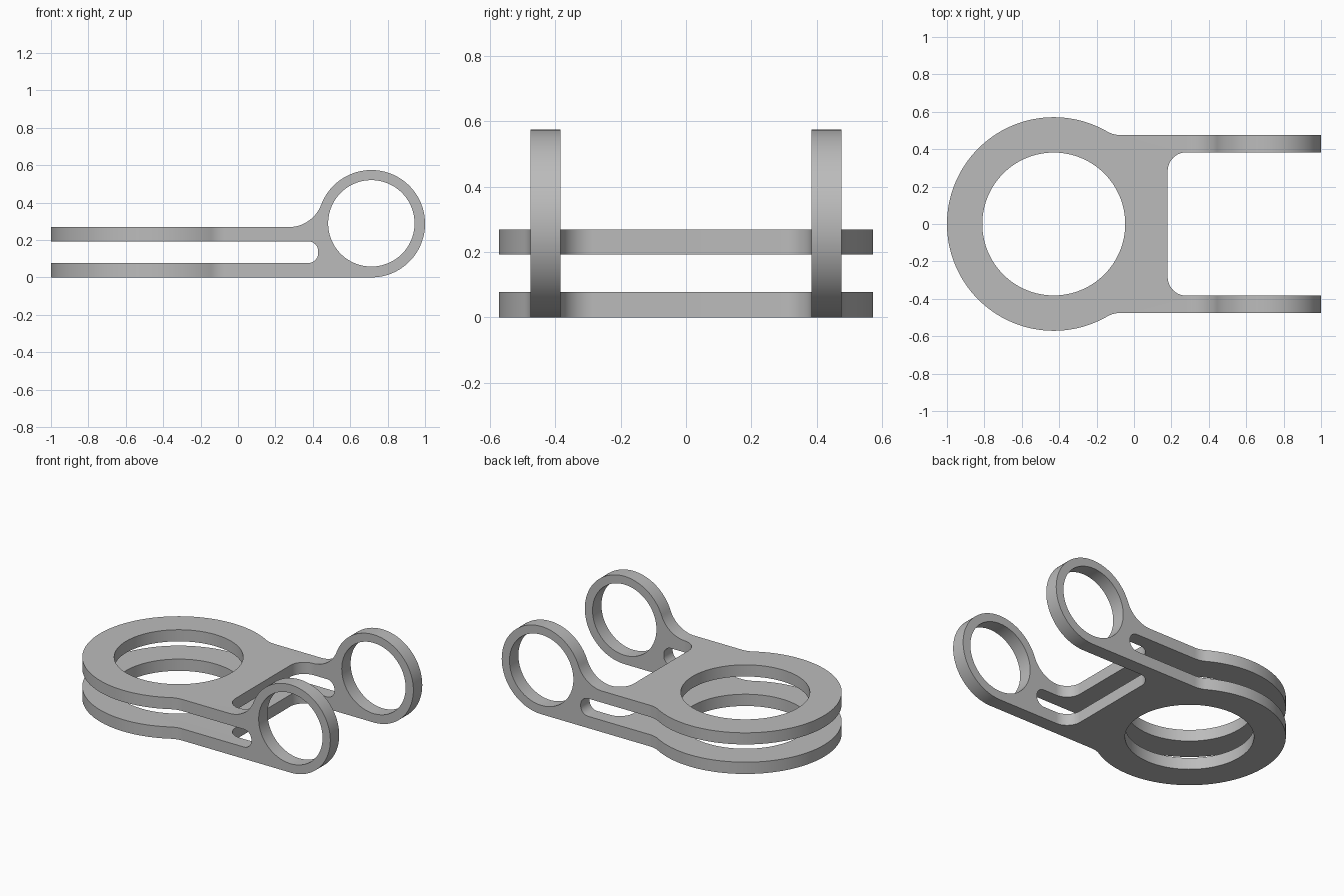
import bpy, bmesh
from math import pi, cos, sin, atan2, sqrt
from mathutils import Vector

cube = bpy.data.objects.get("Cube")
if cube:
    bpy.data.objects.remove(cube, do_unlink=True)

grey = bpy.data.materials.new("light_grey")
grey.use_nodes = True
grey.diffuse_color = (0.5, 0.5, 0.5, 1)
grey.node_tree.nodes["Principled BSDF"].inputs["Base Color"].default_value = (0.5, 0.5, 0.5, 1)


def arc(cx, cy, r, a0, a1, step=pi / 64):
    """Points along an arc from angle a0 to a1."""
    n = max(2, round(abs(a1 - a0) / step))
    return [(cx + r * cos(a0 + (a1 - a0) * i / n),
             cy + r * sin(a0 + (a1 - a0) * i / n)) for i in range(n + 1)]


def prism(name, pts, axis, lo, hi):
    """Extrude an outline along z (outline in xy) or y (outline in xz)."""
    bm = bmesh.new()
    place = (lambda p: (p[0], p[1], lo)) if axis == "Z" else (lambda p: (p[0], lo, p[1]))
    face = bm.faces.new([bm.verts.new(place(p)) for p in pts])
    ext = bmesh.ops.extrude_face_region(bm, geom=[face])
    move = Vector((0, 0, hi - lo)) if axis == "Z" else Vector((0, hi - lo, 0))
    bmesh.ops.translate(bm, vec=move, verts=[v for v in ext["geom"] if isinstance(v, bmesh.types.BMVert)])
    bmesh.ops.recalc_face_normals(bm, faces=bm.faces)
    mesh = bpy.data.meshes.new(name)
    bm.to_mesh(mesh)
    bm.free()
    mesh.materials.append(grey)
    obj = bpy.data.objects.new(name, mesh)
    bpy.context.collection.objects.link(obj)
    return obj


def combine(obj, cutter, operation):
    """Apply a boolean and discard the cutter."""
    cutter.hide_render = True
    mod = obj.modifiers.new("cut", "BOOLEAN")
    mod.operation, mod.object, mod.solver = operation, cutter, "EXACT"
    bpy.context.view_layer.objects.active = obj
    bpy.ops.object.modifier_apply(modifier=mod.name)
    bpy.data.objects.remove(cutter, do_unlink=True)


# Side outline: two plates joined to an upright ring by a fillet
ex, er, top = 0.713, 0.287, 0.269
fr = 0.185
fz = top + fr
fx = ex - sqrt((er + fr) ** 2 - (fz - er) ** 2)
to_ring = atan2(er - fz, ex - fx)
side = [(-1.1, 0)]
side += arc(ex, er, er, -pi / 2, pi + to_ring)
side += arc(fx, fz, fr, to_ring, -pi / 2)
side += [(-1.1, top), (-1.1, 0.193)]
side += arc(0.375, 0.139, 0.054, pi / 2, 0)
side += arc(0.375, 0.131, 0.054, 0, -pi / 2)
side += [(-1.1, 0.077)]
clamp = prism("double_ring_bracket", side, "Y", -0.8, 0.8)

# Plan outline: large ring, filleted neck and two arms
cx, cr, arm = -0.429, 0.571, 0.475
nr = 0.15
nx = cx + sqrt((cr + nr) ** 2 - (arm + nr) ** 2)
to_neck = atan2(arm + nr, nx - cx)
half = arc(0.28, 0.283, 0.1, pi, pi / 2)
half += [(1.1, 0.383), (1.1, arm)]
half += arc(nx, arm + nr, nr, -pi / 2, to_neck - pi)
half += arc(cx, 0, cr, to_neck, pi)
plan = half + [(x, -y) for x, y in reversed(half[:-1])]
combine(clamp, prism("plan_shape", plan, "Z", -0.5, 1), "INTERSECT")

# Large vertical bore and the bore through the two upright rings
combine(clamp, prism("main_bore", arc(cx, 0, 0.382, 0, 2 * pi)[:-1], "Z", -0.5, 1), "DIFFERENCE")
combine(clamp, prism("ring_bore", arc(ex, er + 0.002, 0.231, 0, 2 * pi)[:-1], "Y", -0.8, 0.8), "DIFFERENCE")

# Smooth curved walls, crisp edges
bpy.ops.object.select_all(action="DESELECT")
clamp.select_set(True)
bpy.context.view_layer.objects.active = clamp
bpy.ops.object.shade_smooth_by_angle(angle=pi / 6)
